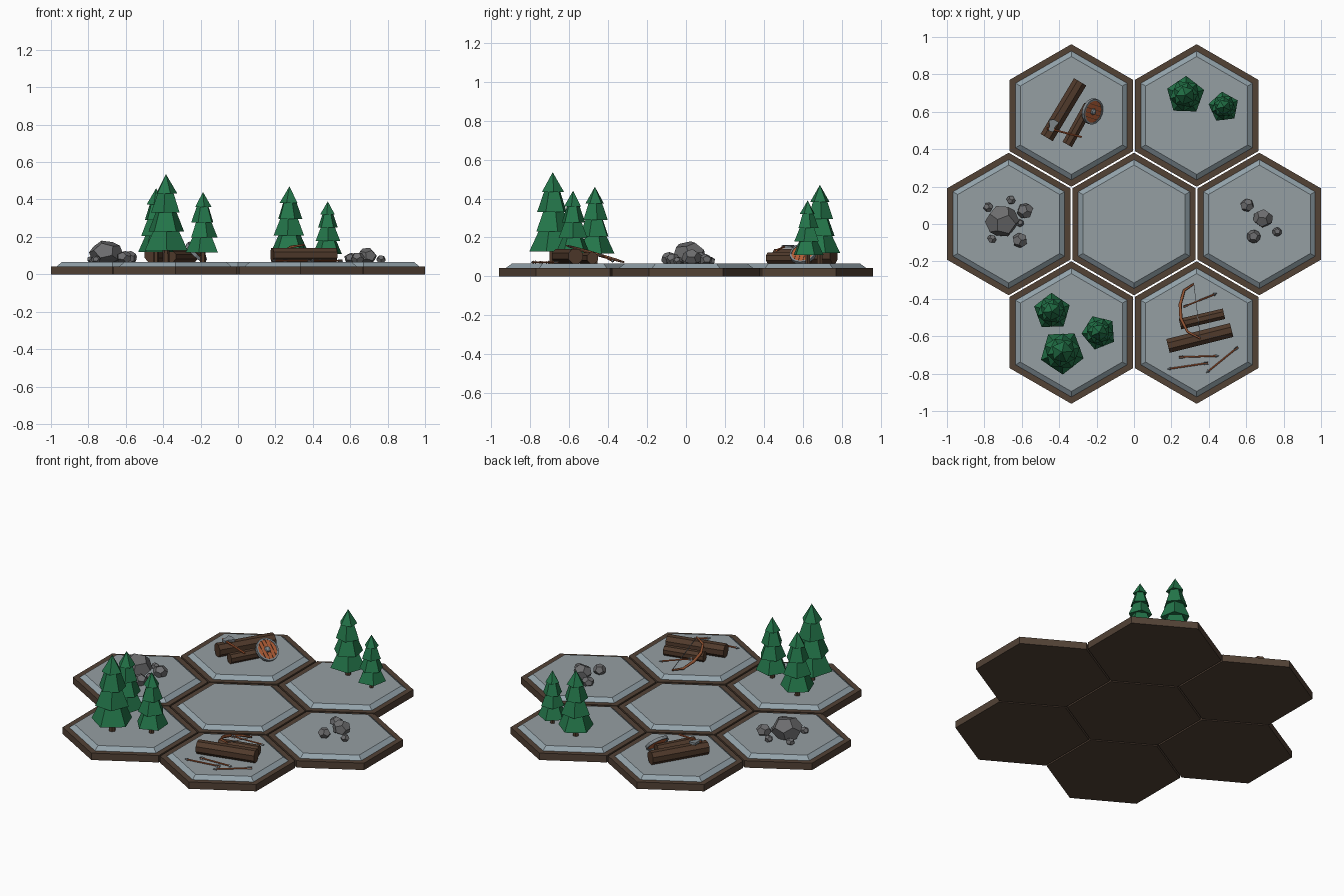
import bpy, bmesh, math, random
from mathutils import Vector, Matrix, Euler

if "Cube" in bpy.data.objects:
    bpy.data.objects.remove(bpy.data.objects["Cube"])

random.seed(4)


def material(name, rgb):
    m = bpy.data.materials.new(name)
    m.diffuse_color = (*rgb, 1)
    m.use_nodes = True
    m.node_tree.nodes["Principled BSDF"].inputs["Base Color"].default_value = m.diffuse_color
    return m


BASE = material("brown_base", (0.085, 0.054, 0.036))
BEVEL = material("pale_slate", (0.29, 0.36, 0.40))
PANEL = material("slate", (0.30, 0.345, 0.365))
GREEN = material("pine_green", (0.017, 0.18, 0.068))
ROCK = material("rock_grey", (0.15, 0.15, 0.155))
BARK = material("bark_brown", (0.080, 0.042, 0.024))
WOOD = material("orange_wood", (0.46, 0.115, 0.038))
BOW = material("bow_wood", (0.28, 0.085, 0.032))
STEEL = material("steel", (0.22, 0.25, 0.27))
TOP = 0.065  # height of the tile surface


def finish(name, bm, mats):
    bmesh.ops.recalc_face_normals(bm, faces=bm.faces)
    mesh = bpy.data.meshes.new(name)
    bm.to_mesh(mesh)
    bm.free()
    for m in mats:
        mesh.materials.append(m)
    ob = bpy.data.objects.new(name, mesh)
    bpy.context.collection.objects.link(ob)
    return ob


def lathe(name, rings, n, mats, matrix=Matrix(), start=0.0):
    """Stack n-sided rings (radius, z); mats gives one material per band plus the top cap."""
    if not isinstance(mats, list):
        mats = [mats]
    bm = bmesh.new()
    loops = []
    for r, z in rings:
        k = 1 if r == 0 else n
        loops.append([bm.verts.new(matrix @ Vector((
            r * math.cos(start + math.tau * i / n), r * math.sin(start + math.tau * i / n), z)))
            for i in range(k)])
    last = len(mats) - 1
    for b, (lo, hi) in enumerate(zip(loops, loops[1:])):
        for i in range(n):
            j = (i + 1) % n
            pts = [lo[i % len(lo)], lo[j % len(lo)], hi[j % len(hi)], hi[i % len(hi)]]
            bm.faces.new(list(dict.fromkeys(pts))).material_index = min(b, last)
    if len(loops[0]) > 1:
        bm.faces.new(loops[0])
    if len(loops[-1]) > 1:
        bm.faces.new(loops[-1]).material_index = last
    return finish(name, bm, mats)


def along(a, b):
    a, b = Vector(a), Vector(b)
    d = b - a
    return Matrix.Translation(a) @ d.to_track_quat('Z', 'Y').to_matrix().to_4x4(), d.length


def rod(name, a, b, r, n, mat):
    m, length = along(a, b)
    return lathe(name, [(r, 0), (r, length)], n, mat, m, math.pi / n)


def plate(name, outline, thick, mat, matrix):
    bm = bmesh.new()
    lo, hi = ([bm.verts.new(matrix @ Vector((x, y, z))) for x, y in outline]
              for z in (-thick / 2, thick / 2))
    bm.faces.new(lo)
    bm.faces.new(hi)
    for i in range(len(lo)):
        j = (i + 1) % len(lo)
        bm.faces.new((lo[i], lo[j], hi[j], hi[i]))
    return finish(name, bm, [mat])


# Seven hexagonal tiles: brown base with a bevelled slate slab
centres = [(0, 0)] + [(0.67 * math.cos(math.radians(60 * k)), 0.67 * math.sin(math.radians(60 * k)))
                      for k in range(6)]
for x, y in centres:
    at = Matrix.Translation((x, y, 0))
    lathe("tile_base", [(0.381, 0), (0.381, 0.043)], 6, BASE, at, math.pi / 6)
    lathe("tile_slab", [(0.346, 0.04), (0.344, 0.044), (0.315, TOP)], 6, [BEVEL, BEVEL, PANEL],
          at, math.pi / 6)


# Pine trees: trunk and four five-sided tiers
def tree(x, y, top, R, turn):
    at = Matrix.Translation((x, y, 0))
    h = top - TOP
    lathe("trunk", [(0.17 * R, TOP - 0.005), (0.13 * R, TOP + 0.3 * h)], 6, BARK, at)
    z0 = TOP + 0.135 * h
    step = (top - z0) / 4
    for i, r in enumerate((1.0, 0.83, 0.67, 0.5)):
        z = z0 + i * step
        upper = (0, top) if i == 3 else (R * (r - 0.17) * 0.66, z + 1.15 * step)
        lathe("pine_tier", [(R * r, z), upper], 5, GREEN, at, math.radians(turn + 31 * i))


for t in ((-0.385, -0.685, 0.535, 0.12, 56), (-0.438, -0.468, 0.46, 0.10, 20),
          (-0.187, -0.58, 0.44, 0.094, 40), (0.275, 0.688, 0.47, 0.104, 16),
          (0.48, 0.625, 0.39, 0.083, 25)):
    tree(*t)


# Rocks: squashed, randomly turned dodecahedra
def rock(x, y, r, height):
    g = (1 + math.sqrt(5)) / 2
    pts = [Vector((a, b, c)) for a in (-1, 1) for b in (-1, 1) for c in (-1, 1)]
    for a in (-1 / g, 1 / g):
        for b in (-g, g):
            pts += [Vector((0, a, b)), Vector((a, b, 0)), Vector((b, 0, a))]
    turn = Euler([random.uniform(0, math.tau) for _ in range(3)]).to_matrix()
    pts = [turn @ p / math.sqrt(3) for p in pts]
    top = max(p.z for p in pts)
    k = height / (1.7 * top)
    bm = bmesh.new()
    for p in pts:
        bm.verts.new((x + p.x * r, y + p.y * r * 0.95, max(TOP - 0.004, TOP + (p.z + 0.7 * top) * k)))
    bmesh.ops.convex_hull(bm, input=bm.verts)
    bmesh.ops.dissolve_limit(bm, angle_limit=0.03, verts=bm.verts, edges=bm.edges)
    finish("rock", bm, [ROCK])


for s in ((-0.705, 0.015, 0.092, 0.115), (-0.583, 0.07, 0.045, 0.06), (-0.61, -0.087, 0.043, 0.06),
          (-0.78, 0.09, 0.027, 0.035), (-0.658, 0.128, 0.025, 0.035), (-0.76, -0.08, 0.025, 0.035),
          (-0.61, 0.005, 0.022, 0.03), (0.69, 0.03, 0.054, 0.076), (0.605, 0.10, 0.038, 0.05),
          (0.64, -0.067, 0.038, 0.05), (0.765, -0.042, 0.026, 0.035)):
    rock(*s)

# Logs on two tiles
for x1, y1, x2, y2, r in ((-0.467, 0.462, -0.288, 0.76, 0.041), (-0.357, 0.425, -0.24, 0.635, 0.031),
                          (0.182, -0.652, 0.522, -0.567, 0.041), (0.246, -0.535, 0.481, -0.48, 0.031)):
    rod("log", (x1, y1, TOP + r * 0.95), (x2, y2, TOP + r * 0.95), r, 8, BARK)

# Round shield leaning on the short log
n = Vector((0.68, -0.22, 0.69)).normalized()
shield = Matrix.Translation((-0.222, 0.602, 0.118)) @ n.to_track_quat('Z', 'Y').to_matrix().to_4x4()
lathe("shield_board", [(0.064, -0.006), (0.064, 0.006)], 16, WOOD, shield)
bm = bmesh.new()
for i in range(16):  # metal rim as a square-section ring
    a, b = math.tau * i / 16, math.tau * (i + 1) / 16
    q = [[bm.verts.new(shield @ Vector((r * math.cos(t), r * math.sin(t), z)))
          for r, z in ((0.06, -0.009), (0.07, -0.009), (0.07, 0.009), (0.06, 0.009))] for t in (a, b)]
    for j in range(4):
        k = (j + 1) % 4
        bm.faces.new((q[0][j], q[0][k], q[1][k], q[1][j]))
bmesh.ops.remove_doubles(bm, verts=bm.verts, dist=1e-5)
finish("shield_rim", bm, [STEEL])
lathe("shield_boss", [(0.02, 0.004), (0.015, 0.014), (0, 0.02)], 8, STEEL, shield)
for v in (-0.036, -0.012, 0.012, 0.036):  # dark gaps between planks
    w = math.sqrt(0.06 ** 2 - v * v)
    plate("plank_gap", [(v - 0.0015, -w), (v + 0.0015, -w), (v + 0.0015, w), (v - 0.0015, w)],
          0.002, BARK, shield @ Matrix.Translation((0, 0, 0.0065)))

# Axe lying across the logs
a, b = Vector((-0.465, 0.512, 0.155)), Vector((-0.28, 0.465, 0.133))
rod("axe_handle", a, b, 0.006, 6, WOOD)
d = (b - a).normalized()
side = Vector((0, 0, 1)).cross(d).normalized()
frame = Matrix((d, side, d.cross(side))).transposed().to_4x4()
plate("axe_head", [(-0.012, -0.012), (0.016, -0.012), (0.016, 0.014), (0.032, 0.046),
                   (0.004, 0.054), (-0.024, 0.046), (-0.012, 0.014)], 0.014, STEEL,
      Matrix.Translation(a + d * 0.022) @ frame)

# Bow leaning over the logs, with its string
def slope(x, y):
    return Vector((x, y, 0.073 + (-0.32 - y) * 0.29))


path = [slope(*p) for p in ((0.32, -0.32), (0.268, -0.355), (0.247, -0.43), (0.251, -0.505),
                            (0.285, -0.575), (0.355, -0.612))]
curve = bpy.data.curves.new("bow_limb", 'CURVE')
curve.dimensions = '3D'
curve.bevel_depth = 0.008
curve.bevel_resolution = 1
curve.use_fill_caps = True
spline = curve.splines.new('POLY')
spline.points.add(len(path) - 1)
for pt, p, r in zip(spline.points, path, (0.6, 0.9, 1.1, 1.1, 0.9, 0.6)):
    pt.co = (*p, 1)
    pt.radius = r
curve.materials.append(BOW)
bpy.context.collection.objects.link(bpy.data.objects.new("bow_limb", curve))
rod("bow_string", path[0], path[-1], 0.002, 4, STEEL)


# Arrows: shaft, pointed head and crossed feathers
def arrow(tail, tip):
    m, length = along(tail, tip)
    lathe("arrow_shaft", [(0.0042, 0), (0.0042, length - 0.015)], 6, WOOD, m)
    lathe("arrow_head", [(0.009, length - 0.02), (0, length)], 4, STEEL, m)
    for k in range(2):
        turn = Matrix.Rotation(math.pi / 4 + k * math.pi / 2, 4, 'Z') @ Matrix.Rotation(math.pi / 2, 4, 'X')
        plate("arrow_feather", [(-0.009, 0), (0.009, 0), (0.009, 0.022), (0, 0.032), (-0.009, 0.022)],
              0.002, STEEL, m @ turn)


arrow((0.24, -0.712, 0.073), (0.455, -0.705, 0.073))
arrow((0.396, -0.743, 0.073), (0.176, -0.776, 0.073))
arrow((0.556, -0.658, 0.073), (0.385, -0.797, 0.073))
arrow((0.265, -0.443, 0.112), (0.445, -0.37, 0.075))
